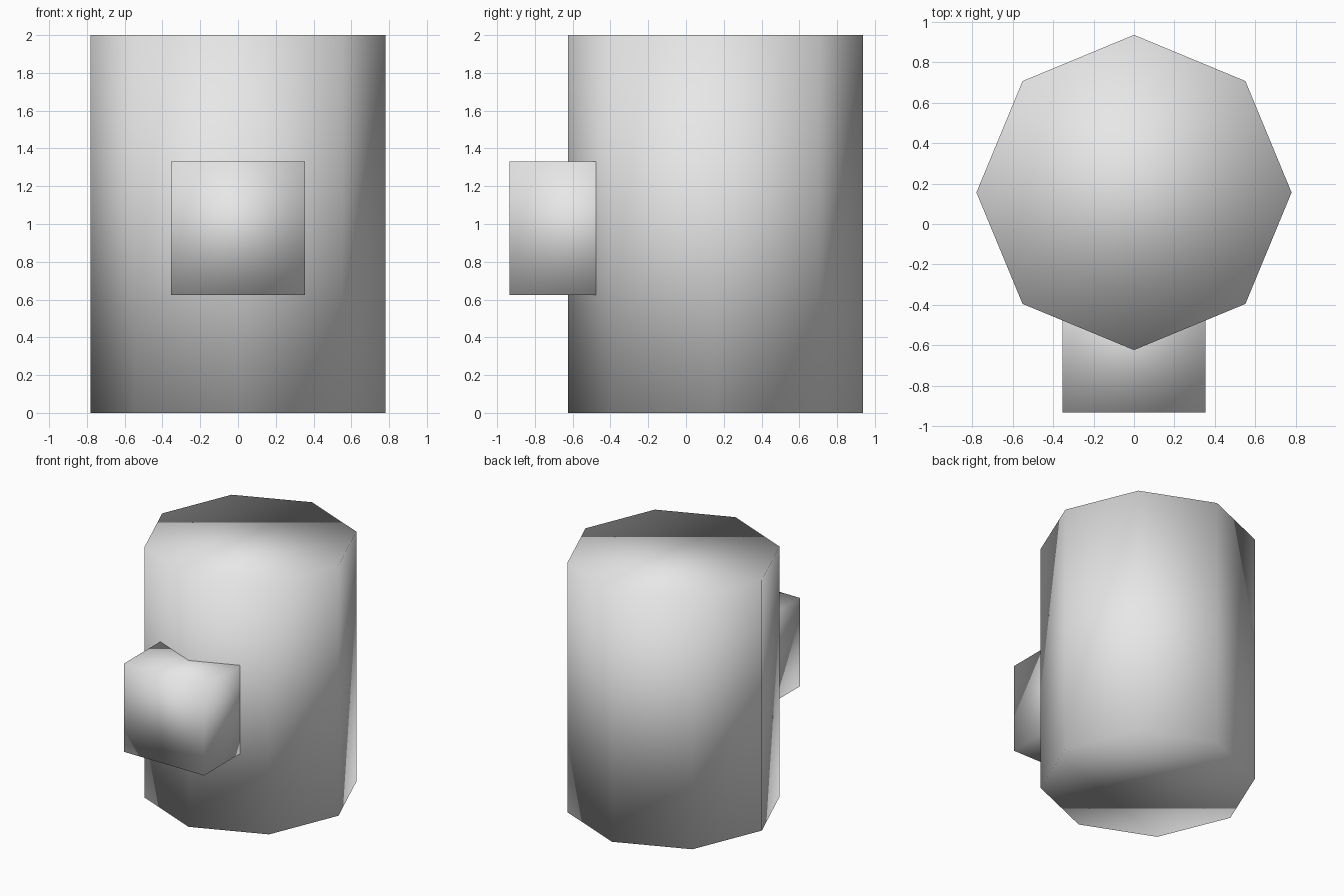
import bpy
from math import pi

default = bpy.data.objects.get("Cube")
if default:
    bpy.data.objects.remove(default, do_unlink=True)

# Single plain grey
grey = bpy.data.materials.new("light_grey")
grey.use_nodes = True
colour = (0.8, 0.8, 0.8, 1.0)
grey.diffuse_color = colour
grey.node_tree.nodes["Principled BSDF"].inputs["Base Color"].default_value = colour


def finish(name):
    """Name the new part, colour it and smooth all its faces."""
    part = bpy.context.object
    part.name = name
    bpy.ops.object.transform_apply(location=False, rotation=True, scale=True)
    part.data.materials.append(grey)
    bpy.ops.object.shade_smooth()
    return part


# Eight-sided upright body, with one corner pointing to the front
bpy.ops.mesh.primitive_cylinder_add(vertices=8, radius=0.78, depth=2.0,
                                    location=(0, 0.156, 1.0))
finish("body")

# Cube block sunk into the front corner
side = 0.707
bpy.ops.mesh.primitive_cube_add(size=side, location=(0, -0.934 + side / 2, 0.977))
finish("front_block")
